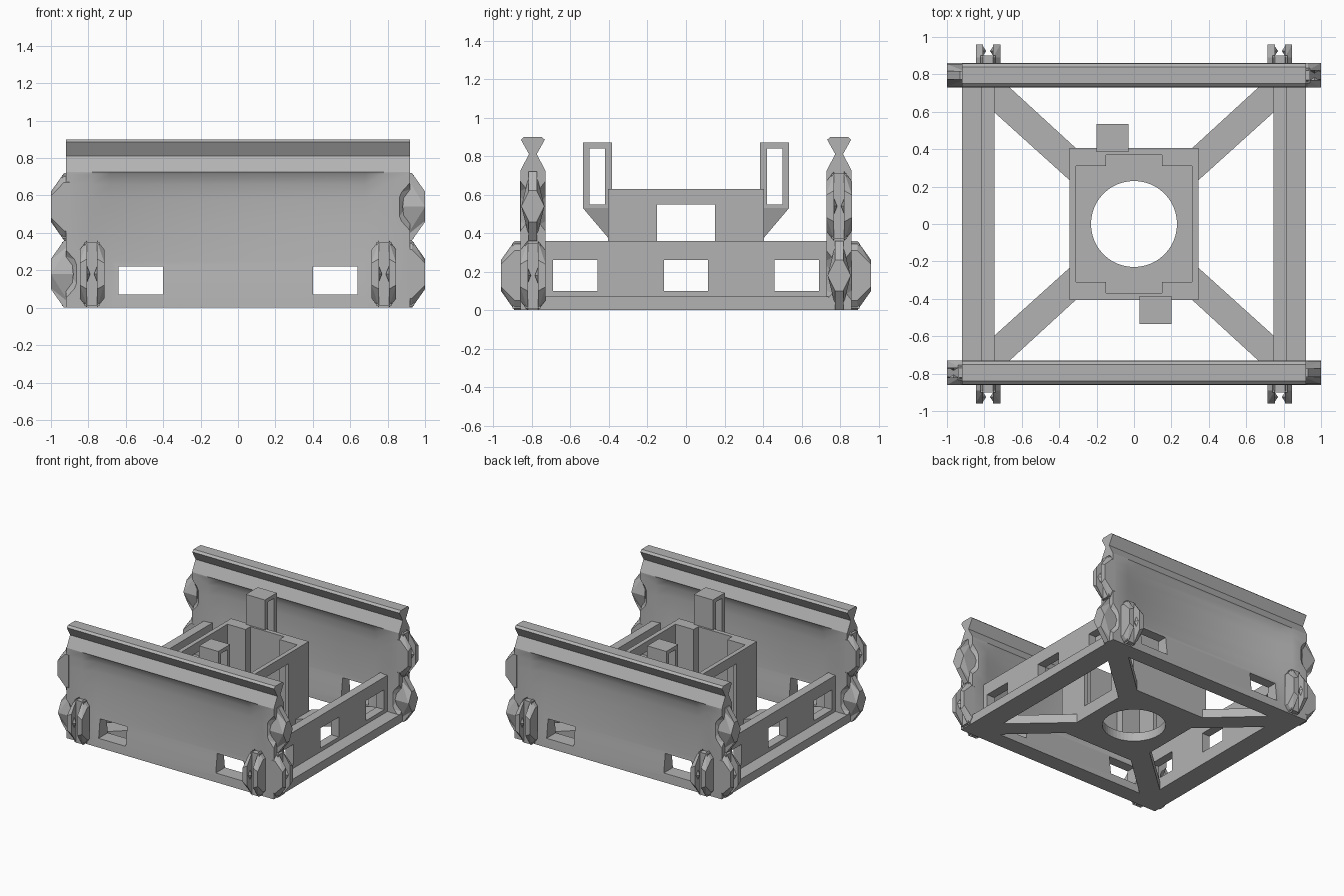
import bpy, bmesh, math

if "Cube" in bpy.data.objects:
    bpy.data.objects.remove(bpy.data.objects["Cube"])

grey = bpy.data.materials.new("plain grey")
grey.diffuse_color = (0.45, 0.45, 0.45, 1)
grey.use_nodes = True
grey.node_tree.nodes["Principled BSDF"].inputs["Base Color"].default_value = grey.diffuse_color


def finish(name, bm):
    bmesh.ops.recalc_face_normals(bm, faces=bm.faces)
    me = bpy.data.meshes.new(name)
    bm.to_mesh(me)
    bm.free()
    me.materials.append(grey)
    ob = bpy.data.objects.new(name, me)
    bpy.context.collection.objects.link(ob)
    return ob


def hulls(name, groups):
    """One object made of a convex solid per group of points."""
    bm = bmesh.new()
    for pts in groups:
        vs = [bm.verts.new(p) for p in pts]
        r = bmesh.ops.convex_hull(bm, input=vs)
        junk = {v for v in r["geom_interior"] + r["geom_unused"] if isinstance(v, bmesh.types.BMVert)}
        bmesh.ops.delete(bm, geom=list(junk), context='VERTS')
    bmesh.ops.dissolve_limit(bm, angle_limit=0.01, verts=bm.verts, edges=bm.edges)
    return finish(name, bm)


def box(x0, x1, y0, y1, z0, z1):
    return [(x, y, z) for x in (x0, x1) for y in (y0, y1) for z in (z0, z1)]


def cut(ob, cutter):
    m = ob.modifiers.new("cut", 'BOOLEAN')
    m.operation, m.solver, m.object = 'DIFFERENCE', 'EXACT', cutter
    cutter.hide_render = True
    cutter.hide_viewport = True
    cutter.display_type = 'WIRE'


def turn(groups, s):
    """Half turn about the centre for s = -1."""
    return [[(s * x, s * y, z) for x, y, z in g] for g in groups]


# Connector solids as (outward, across, height) points
def lens(t0, t1, h0, h1, reach0, reach1):
    pts = []
    for t, h, r in ((t0, h0, reach0), (t1, h1, reach1)):
        pts += [(-0.02, t, h), (-0.02, t, -h), (r, t, h * 0.45), (r, t, -h * 0.45),
                (0.01, t, h), (0.01, t, -h)]
    return pts


def fork():
    out = [lens(s * 0.026, s * 0.066, 0.18, 0.13, 0.08, 0.08) for s in (1, -1)]
    out.append([(u, t, z) for u in (-0.02, 0.02) for t in (-0.04, 0.04) for z in (-0.17, 0.17)])
    for s in (1, -1):  # locating nubs
        out.append([(0.045 + a, s * 0.03, b) for a, b in ((-.03, 0), (.03, 0), (0, .05), (0, -.05))]
                   + [(0.045, s * 0.01, 0)])
    return out


def tongue():
    core = lens(-0.022, 0.022, 0.18, 0.18, 0.08, 0.08)
    sides = []
    for s in (1, -1):  # ridged cheeks
        sides.append([(-0.02, s * 0.02, 0.16), (-0.02, s * 0.02, -0.16), (0.08, s * 0.02, 0.08),
                      (0.08, s * 0.02, -0.08), (-0.04, s * 0.06, 0), (0.08, s * 0.06, 0)])
    return [core] + sides


def place_x(groups, side, y, z):
    return [[(side * (0.92 + u), y + t, z + h) for u, t, h in g] for g in groups]


def place_y(groups, x, z):
    return [[(x + t, -(0.88 + u), z + h) for u, t, h in g] for g in groups]


# Panel half thickness by height: (z, at the ends, in the middle)
ROWS = [(0, .065, .065), (.07, .065, .058), (.15, .065, .048), (.25, .065, .036),
        (.36, .065, .027), (.47, .065, .022), (.58, .065, .022), (.66, .065, .030),
        (.715, .065, .055), (.725, .065, .065), (.81, .020, .020), (.885, .062, .062), (.9, .045, .045)]
STATIONS = [(-.92, 0), (-.78, 0), (-.68, 1), (.68, 1), (.78, 0), (.92, 0)]
YC = -0.795


def panel(name, s):
    bm = bmesh.new()
    rings = []
    for x, k in STATIONS:
        prof = [(z, a + (b - a) * k) for z, a, b in ROWS]
        loop = [(YC - h, z) for z, h in prof] + [(YC + h, z) for z, h in reversed(prof)]
        rings.append([bm.verts.new((s * x, s * y, z)) for y, z in loop])
    n = len(rings[0])
    for a, b in zip(rings, rings[1:]):
        for i in range(n):
            j = (i + 1) % n
            bm.faces.new((a[i], a[j], b[j], b[i]))
    half = n // 2
    for r in (rings[0], rings[-1]):
        for i in range(half - 1):
            bm.faces.new((r[i], r[i + 1], r[n - 2 - i], r[n - 1 - i]))
    ob = finish(name, bm)
    bpy.context.view_layer.objects.active = ob
    ob.select_set(True)
    bpy.ops.object.shade_smooth_by_angle(angle=math.radians(25))
    ob.select_set(False)
    # windows, and dents beside the tongues
    groups = [box(a, a + .24, -1.0, -0.6, .07, .22) for a in (-.64, .40)]
    for side, z in ((1, .54), (-1, .18)):
        for t in (1, -1):
            groups.append([(side * x, YC + t * y, z + h) for x, y, h in
                           ((.94, .08, .17), (.94, .08, -.17), (.85, .08, .07), (.85, .08, -.07),
                            (.94, .025, .1), (.94, .025, -.1), (.90, .025, 0))])
    cut(ob, hulls(name + "_cutter", turn(groups, s)))


for label, s in (("front", 1), ("back", -1)):
    panel(label + "_panel", s)
    ends = []
    for side, z, kind in ((1, .54, tongue), (-1, .18, tongue), (1, .18, fork), (-1, .54, fork)):
        ends += place_x(kind(), side, YC, z)
    hulls(label + "_end_connectors", turn(ends, s))
    hulls(label + "_face_connectors",
          turn(place_y(fork(), .78, .18) + place_y(fork(), -.78, .18), s))

# Side rails: low base with a windowed wall on its inner edge
for label, s in (("right", 1), ("left", -1)):
    hulls(label + "_rail_base", turn([box(.745, .92, -.74, .74, 0, .07)], s))
    wall = hulls(label + "_rail_wall", turn([box(.745, .815, -.75, .75, .06, .36)], s))
    wins = [box(.6, 1, c - .115, c + .115, .1, .26) for c in (-.575, 0, .575)]
    cut(wall, hulls(label + "_rail_cutter", turn(wins, s)))

# Diagonal legs
for sx in (1, -1):
    for sy in (1, -1):
        plan = [(.67, .735), (.75, .735), (.75, .6), (.34, .23), (.31, .405)]
        hulls("diagonal_leg", [[(sx * x, sy * y, z) for x, y in plan for z in (0, .07)]])

# Central tower: stepped pocket, round floor hole, side openings
tower = hulls("tower", [box(-.345, .345, -.405, .405, 0, .63)])
cut(tower, hulls("pocket_cutter", [box(-.31, .31, -.31, .31, .07, .8)]))
cut(tower, hulls("step_cutter", [box(-.15, .15, -.37, .37, .07, .8)]))
cut(tower, hulls("opening_cutter", [box(-.5, .5, -.15, .15, .1, .55)]))
circle = [(.23 * math.cos(i * math.pi / 24), .23 * math.sin(i * math.pi / 24)) for i in range(48)]
cut(tower, hulls("hole_cutter", [[(x, y, z) for x, y in circle for z in (-.1, .2)]]))

# Upright brackets with sloped supports
for label, s in (("back", 1), ("front", -1)):
    b = hulls(label + "_bracket", turn([box(-.2, -.03, .385, .535, .53, .87)], s))
    cut(b, hulls(label + "_bracket_cutter", turn([box(-.4, .2, .42, .5, .55, .84)], s)))
    hulls(label + "_bracket_support", turn([
        [(-.2, .535, .53), (-.03, .535, .53), (-.2, .39, .53), (-.03, .39, .53),
         (-.15, .395, .365), (-.08, .395, .365)]], s))
